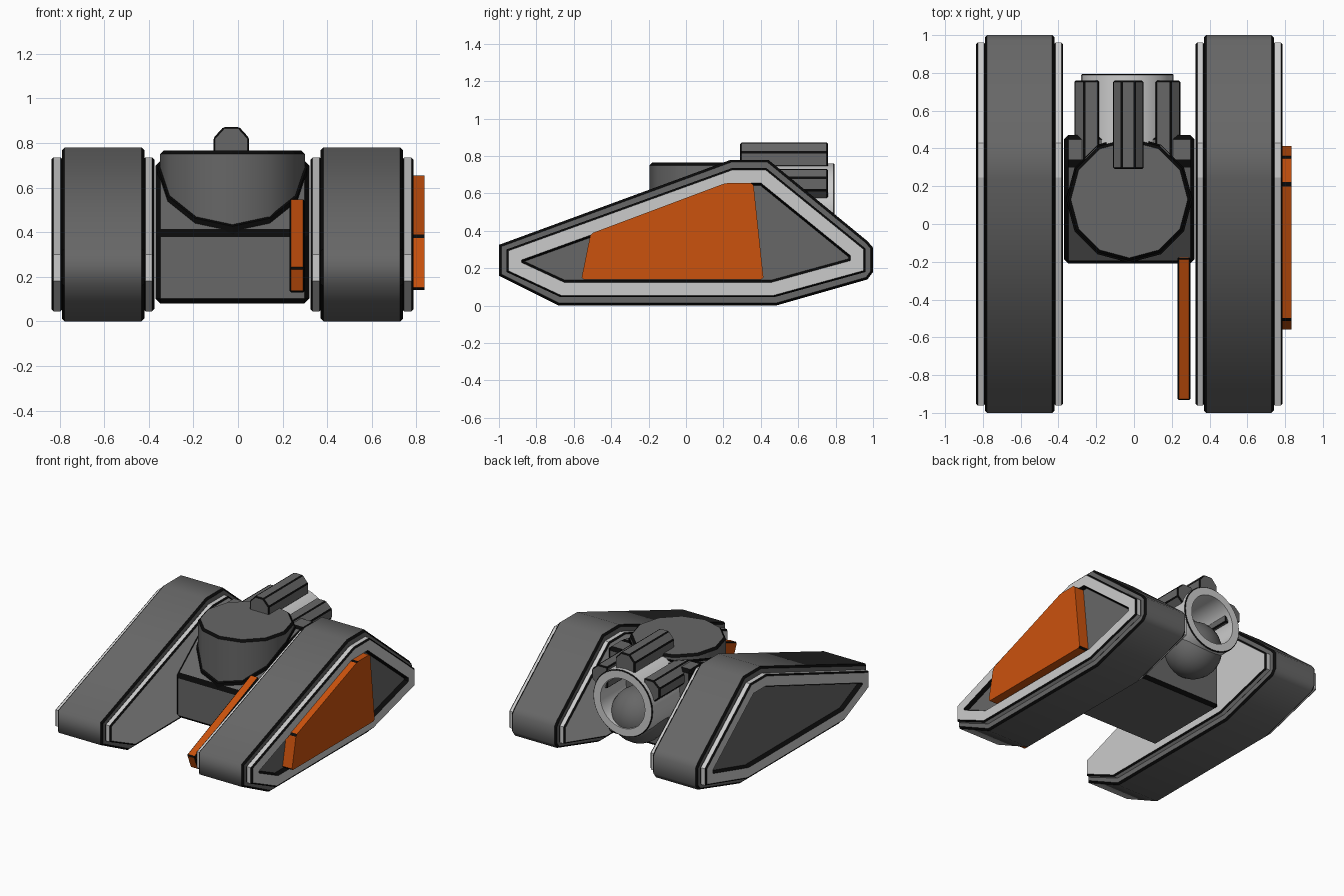
import bpy, bmesh, math
from mathutils import Vector

if "Cube" in bpy.data.objects:
    bpy.data.objects.remove(bpy.data.objects["Cube"])


def material(name, rgb):
    m = bpy.data.materials.new(name)
    m.diffuse_color = (*rgb, 1)
    m.use_nodes = True
    m.node_tree.nodes["Principled BSDF"].inputs["Base Color"].default_value = m.diffuse_color
    return m


GREY = material("mid grey", (0.135, 0.135, 0.135))
LIGHT = material("light grey", (0.60, 0.60, 0.60))
BLACK = material("black", (0.003, 0.003, 0.003))
ORANGE = material("orange", (0.60, 0.085, 0.004))
CX = -0.025  # centre line of the hull
AXES = {"x": Vector((1, 0, 0)), "y": Vector((0, 1, 0)), "z": Vector((0, 0, 1))}


def finish(name, bm, mats):
    me = bpy.data.meshes.new(name)
    bm.to_mesh(me)
    bm.free()
    for m in mats:
        me.materials.append(m)
    ob = bpy.data.objects.new(name, me)
    bpy.context.collection.objects.link(ob)
    return ob


def prism(name, profile, axis, w0, w1, mat, bevel=0.0, edges="caps",
          smooth=False, recess=None):
    """Extrude a profile along an axis, with black chamfered edges.
    recess = (side, rim width, wall width, depth) sinks a grey panel into a cap."""
    bm = bmesh.new()
    d = AXES[axis]

    def place(u, v, w):
        return {"x": (w, u, v), "y": (u, w, v), "z": (u, v, w)}[axis]
    a = [bm.verts.new(place(u, v, w0)) for u, v in profile]
    b = [bm.verts.new(place(u, v, w1)) for u, v in profile]
    n = len(a)
    bm.faces.new(a)
    bm.faces.new(b)
    for i in range(n):
        j = (i + 1) % n
        bm.faces.new((a[i], a[j], b[j], b[i]))
    bmesh.ops.recalc_face_normals(bm, faces=bm.faces[:])
    if bevel:
        def along(e):
            return abs((e.verts[1].co - e.verts[0].co).normalized().dot(d)) > 0.9
        sel = [e for e in bm.edges if edges == "all" or along(e) == (edges == "sides")]
        bmesh.ops.bevel(bm, geom=sel, offset=bevel, offset_type='OFFSET', segments=1,
                        profile=0.5, affect='EDGES', clamp_overlap=True, material=1)
    bm.normal_update()
    if recess:
        side, rim, wall, depth = recess
        cap = max((f for f in bm.faces if f.normal.dot(d) * side > 0.99),
                  key=lambda f: f.calc_area())
        bmesh.ops.inset_individual(bm, faces=[cap], thickness=rim, use_even_offset=True)
        r = bmesh.ops.inset_individual(bm, faces=[cap], thickness=wall, depth=-depth,
                                       use_even_offset=True)
        for f in r["faces"]:
            f.material_index = 1 if not smooth else 0
        cap.material_index = 2
    bm.normal_update()
    for f in bm.faces:
        f.smooth = smooth and f.material_index == 0 and abs(f.normal.dot(d)) < 0.3
    return finish(name, bm, [mat, BLACK, GREY])


def circle(cx, cy, r, n, start=0.0):
    return [(cx + r * math.cos(start + 2 * math.pi * i / n),
             cy + r * math.sin(start + 2 * math.pi * i / n)) for i in range(n)]


# Track pods: belt, panelled outer rim and plain inner rim on each side
belt = [(-1, .325), (-1, .16), (-.68, 0), (.48, 0), (.97, .14), (1, .18),
        (1, .31), (.97, .345), (.44, .78), (.24, .78)]
rim = [(-.96, .30), (-.96, .18), (-.67, .045), (.47, .045), (.96, .18),
       (.96, .305), (.43, .735), (.245, .735)]
for side, label in ((-1, "left"), (1, "right")):
    def span(p, q):
        return sorted((CX + side * p, CX + side * q))
    prism(label + "_track", belt, "x", *span(.395, .765), GREY, .013, smooth=True)
    prism(label + "_outer_rim", rim, "x", *span(.76, .812), LIGHT, .01,
          recess=(side, .07, .012, .03))
    prism(label + "_inner_rim", rim, "x", *span(.35, .40), LIGHT, .01)

# Hull wedge between the tracks
hull = [(-.21, .08), (-.21, .40), (.14, .68), (.32, .72), (.47, .72), (.47, .08)]
prism("hull", hull, "x", CX - .345, CX + .345, GREY, .022, edges="all")

# Twelve-sided turret and the dark seam where it meets the sloped hull
prism("turret", circle(CX, .13, .325, 12, math.pi / 2), "z", .35, .765, GREY, .015,
      smooth=True)
seam = prism("turret_seam", circle(CX, .13, .335, 12, math.pi / 2), "z", -.03, .012, BLACK)
for v in seam.data.vertices:
    v.co.z += min(.41 + .8 * (v.co.y + .21), .72)

# Rear nozzle, hollow, with a ball underneath
prism("rear_nozzle", circle(CX - .01, .515, .245, 32), "y", .40, .795, LIGHT, .006,
      smooth=True, recess=(1, .055, .001, .30))
bm = bmesh.new()
bmesh.ops.create_uvsphere(bm, u_segments=24, v_segments=14, radius=.2)
bmesh.ops.translate(bm, verts=bm.verts[:], vec=(CX - .01, .59, .36))
for f in bm.faces:
    f.smooth = True
finish("rear_ball", bm, [GREY])

# Three chamfered fins around the nozzle
fin = [(-.08, 0), (-.08, .08), (-.035, .13), (.035, .13), (.08, .08), (.08, 0)]
prism("top_fin", [(CX - .005 + u, .742 + h) for u, h in fin], "y", .29, .76, GREY,
      .008, edges="all")
for side, label in ((-1, "left"), (1, "right")):
    prism(label + "_fin", [(CX - .01 + side * (.15 + h), .65 + u) for u, h in fin],
          "y", .29, .76, GREY, .008, edges="all")

# Orange armour plates on the outside and inside of the right track
prism("outer_armour_plate",
      [(-.56, .14), (-.51, .385), (.21, .655), (.36, .655), (.415, .14)],
      "x", .745, .835, ORANGE, .012, edges="sides")
prism("inner_armour_plate",
      [(-.935, .24), (-.89, .13), (-.17, .13), (-.18, .55)],
      "x", .23, .30, ORANGE, .008, edges="all")
